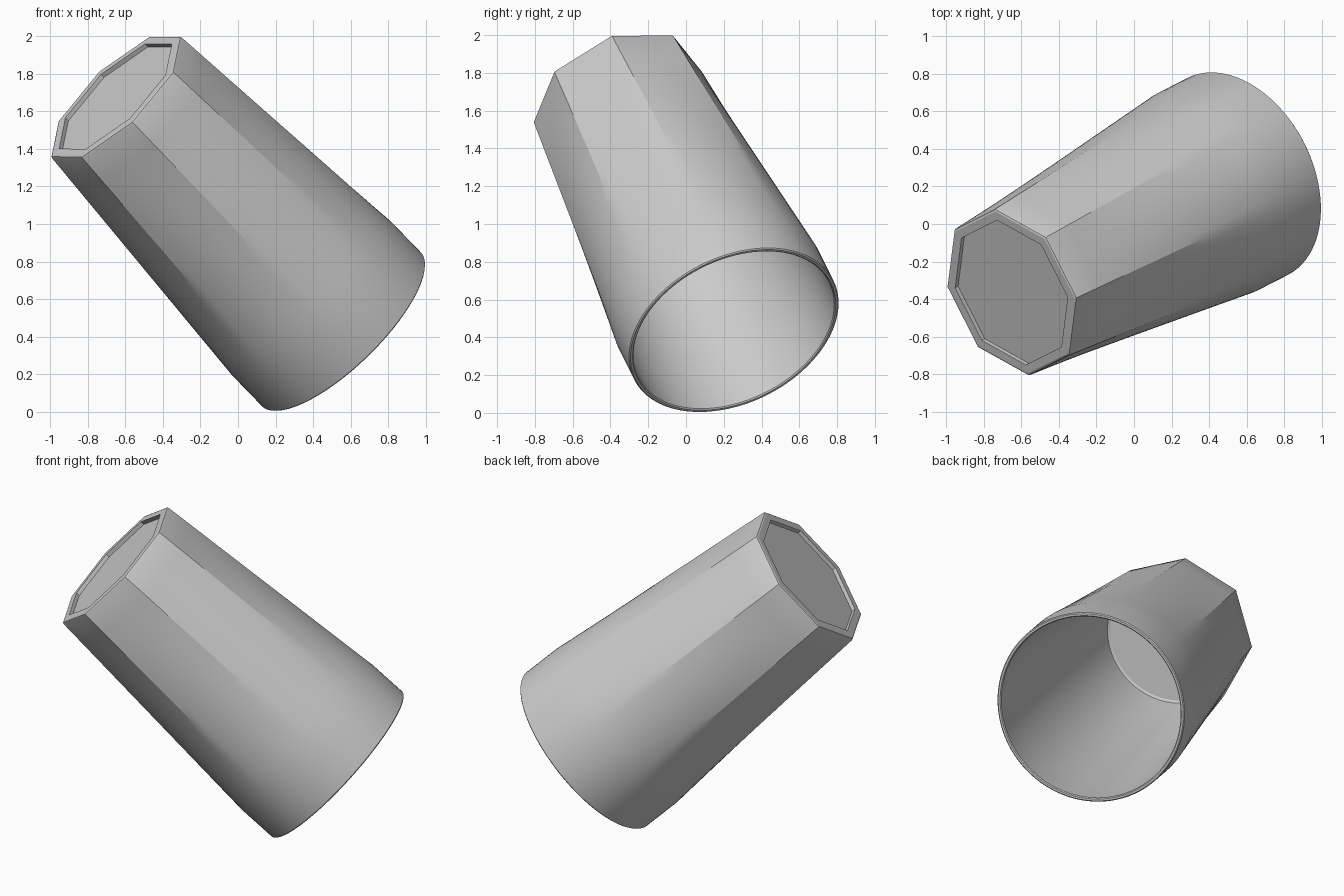
import bpy, bmesh, math
from mathutils import Vector, Matrix

if "Cube" in bpy.data.objects:
    bpy.data.objects.remove(bpy.data.objects["Cube"])

SEG = 96                     # multiple of 8
BASE = Vector((-0.653, -0.365, 1.68))
RIM = Vector((0.555, 0.255, 0.435))
LENGTH = (RIM - BASE).length
R_BASE, R_RIM = 0.473, 0.589
SHOULDER = 0.865 * LENGTH    # straight round band starts here


def octagon(a):
    """Distance to a unit octagon's edge at angle a (corner at a = 0)."""
    return math.cos(math.pi / 8) / math.cos(a % (math.pi / 4) - math.pi / 8)


# rings: (height along axis, octagon radius share, circle radius share)
rings = [(0.024, 0.41, 0), (0, 0.41, 0), (0, R_BASE - 0.014, 0),
         (0.004, R_BASE - 0.004, 0), (0.014, R_BASE, 0)]
for i in range(1, 11):       # faceted wall blending into a circle
    t = i / 10
    rings.append((0.014 + t * (SHOULDER - 0.014), R_BASE * (1 - t), R_RIM * t))
rings += [(LENGTH - 0.006, 0, R_RIM), (LENGTH, 0, R_RIM - 0.006),
          (LENGTH, 0, R_RIM - 0.018), (LENGTH - 0.006, 0, R_RIM - 0.024),
          (SHOULDER, 0, R_RIM - 0.026),
          (0.08, 0, 0.43), (0.064, 0, 0.425), (0.056, 0, 0.41)]

# cup shell
bm = bmesh.new()
loops = []
for z, o, c in rings:
    loop = []
    for k in range(SEG):
        a = 2 * math.pi * k / SEG
        r = o * octagon(a) + c
        loop.append(bm.verts.new((r * math.cos(a), r * math.sin(a), z)))
    loops.append(loop)
for lo, hi in zip(loops, loops[1:]):
    for k in range(SEG):
        j = (k + 1) % SEG
        bm.faces.new((lo[k], lo[j], hi[j], hi[k]))
bm.faces.new(loops[0][::-1])
bm.faces.new(loops[-1])
bmesh.ops.recalc_face_normals(bm, faces=bm.faces)

# tilt: local z runs from base to rim, local x points at an octagon corner
n = (RIM - BASE).normalized()
u = Vector((-0.31, 0.335, -0.13))
u = (u - n * u.dot(n)).normalized()
v = n.cross(u)
frame = Matrix((u, v, n)).transposed().to_4x4()
bm.transform(Matrix.Translation(BASE) @ frame)

mesh = bpy.data.meshes.new("cup")
bm.to_mesh(mesh)
bm.free()
cup = bpy.data.objects.new("cup", mesh)
bpy.context.collection.objects.link(cup)
bpy.context.view_layer.objects.active = cup
cup.select_set(True)
bpy.ops.object.shade_smooth_by_angle(angle=math.radians(20))
